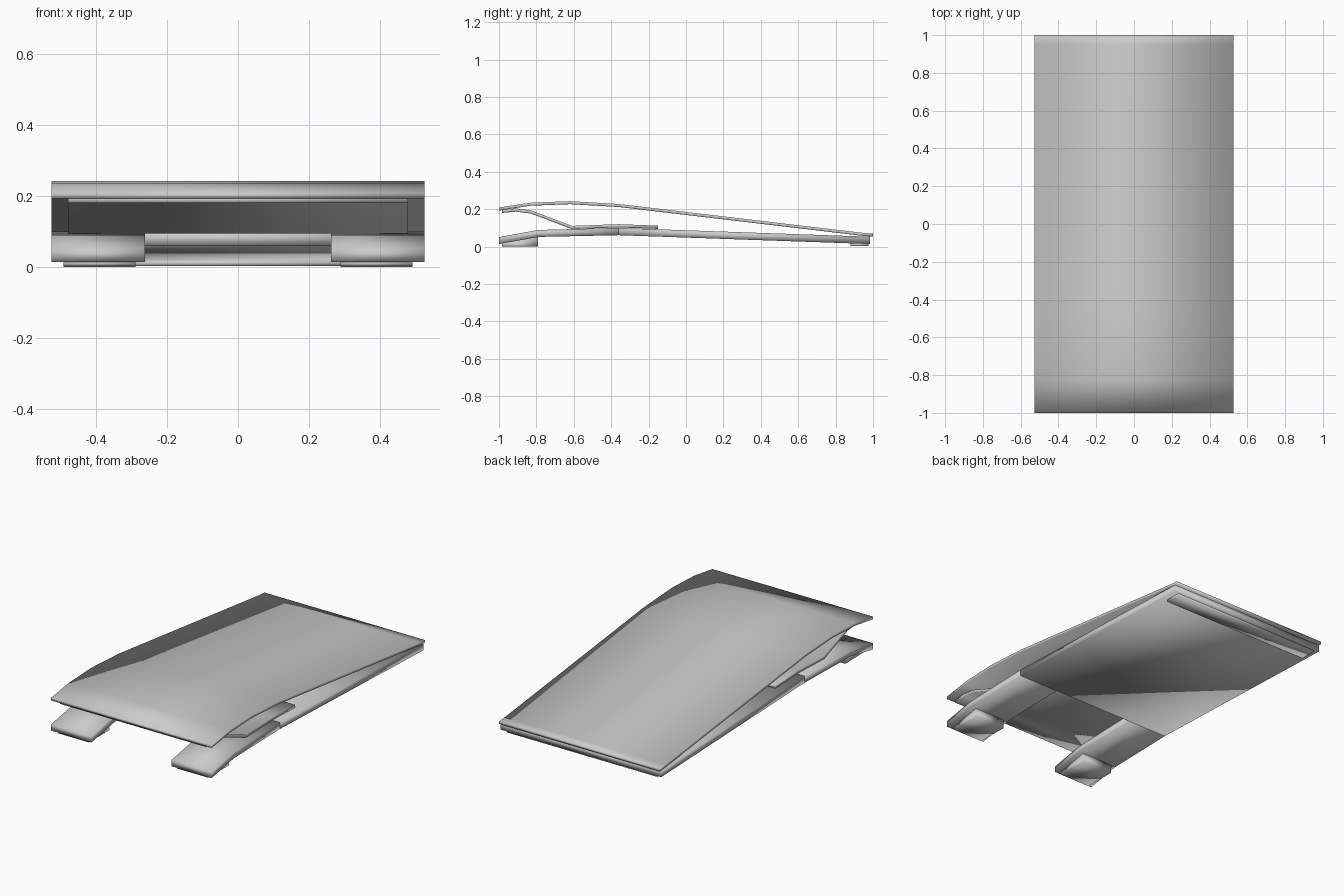
import bpy

if "Cube" in bpy.data.objects:
    bpy.data.objects.remove(bpy.data.objects["Cube"])


def extrude(name, top, bottom, x0, x1):
    """Sheet between two (y, z) lines with equal point counts, from x0 to x1."""
    n = len(top)
    verts = [(x, y, z) for x in (x0, x1) for y, z in top + bottom]
    m = 2 * n
    faces = []
    for i in range(n - 1):
        faces += [(i, m + i, m + i + 1, i + 1),
                  (n + i, n + i + 1, m + n + i + 1, m + n + i),
                  (i, i + 1, n + i + 1, n + i),
                  (m + i, m + n + i, m + n + i + 1, m + i + 1)]
    faces += [(0, n, m + n, m), (n - 1, m + n - 1, m + m - 1, m - 1)]
    mesh = bpy.data.meshes.new(name)
    mesh.from_pydata(verts, [], faces)
    mesh.update()
    ob = bpy.data.objects.new(name, mesh)
    bpy.context.collection.objects.link(ob)
    for p in mesh.polygons:
        p.use_smooth = True
    return ob


def sheet(name, line, t, x0, x1):
    return extrude(name, line, [(y, z - t) for y, z in line], x0, x1)


W = 0.527

# Bowed upper jumping board
sheet("top_board", [(-1, .209), (-.83, .235), (-.62, .243), (-.36, .228),
                    (.95, .073), (1, .07)], .016, -W, W)

# Bent spring plate between the boards
sheet("spring_plate", [(-.985, .197), (-.91, .204), (-.83, .194), (-.61, .111),
                       (-.36, .120), (-.15, .112)], .017, -.48, .48)

# Base board: solid rear part and two front legs either side of the notch
sheet("base_board", [(-.36, .1), (.985, .053)], .039, -W, W)
leg = [(-1, .051), (-.79, .089), (-.36, .1)]
leg_under = [(-1, .014), (-.79, .052), (-.36, .061)]

for side, s in (("left", -1), ("right", 1)):
    a, b = sorted((s * .263, s * W))
    extrude("base_leg_" + side, leg, leg_under, a, b)
    # Front foot pads, wedge-shaped under the sloping legs
    a, b = sorted((s * .29, s * .493))
    extrude("front_foot_" + side, [(-.985, .017), (-.79, .052)],
            [(-.985, .002), (-.79, 0)], a, b)

# Rear foot bar
extrude("rear_foot", [(.88, .018), (.975, .015)],
        [(.88, .003), (.975, .003)], -.493, .493)
